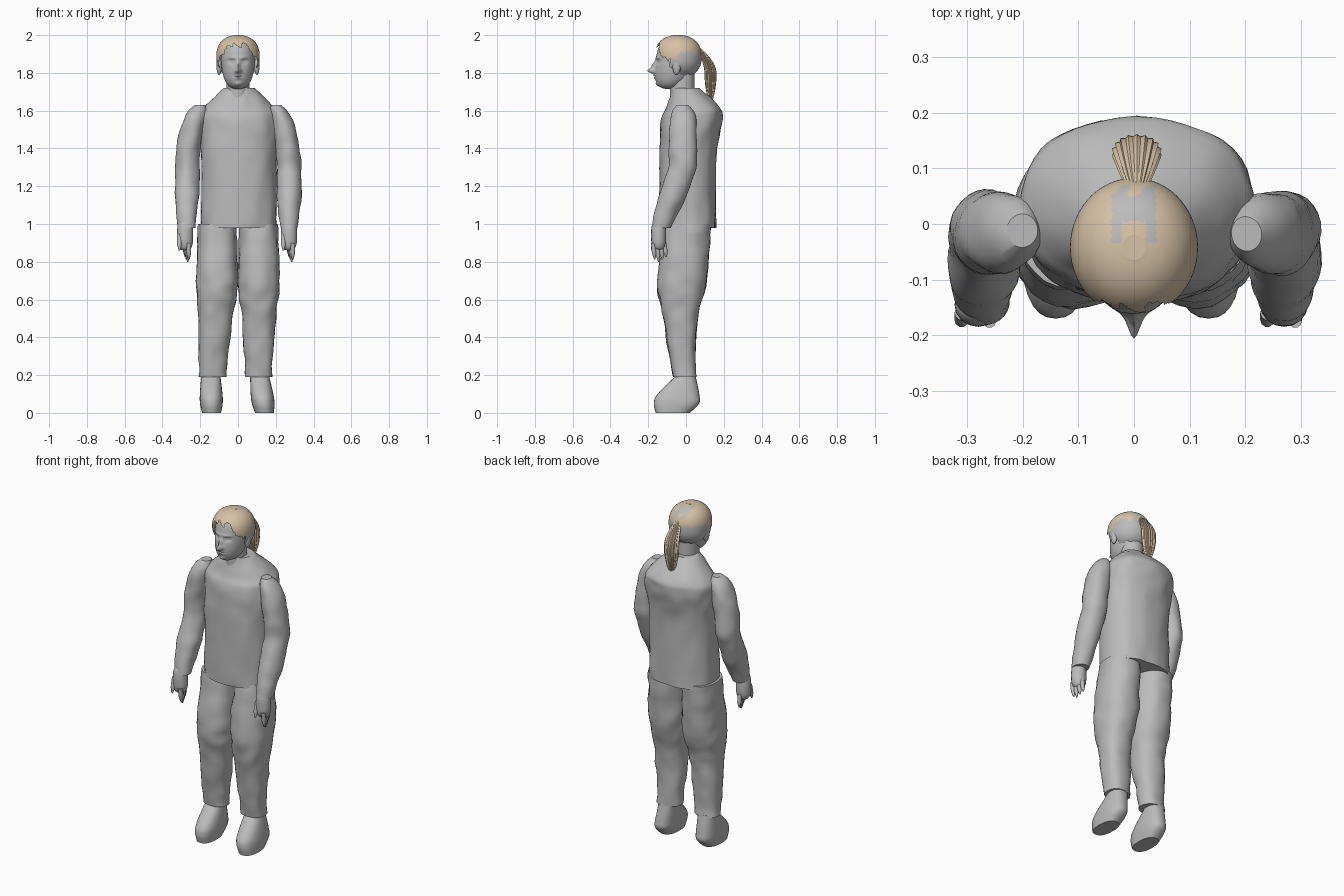
import bpy, bmesh, math
from mathutils import Vector, noise

default_cube = bpy.data.objects.get("Cube")
if default_cube:
    bpy.data.objects.remove(default_cube, do_unlink=True)


def material(name, color):
    mat = bpy.data.materials.new(name)
    mat.use_nodes = True
    mat.diffuse_color = (*color, 1)
    shader = mat.node_tree.nodes["Principled BSDF"]
    shader.inputs["Base Color"].default_value = (*color, 1)
    return mat


GREY = material("plain grey", (.5, .5, .5))
TAN = material("blond tan", (.68, .54, .38))


def superellipse_point(angle, power):
    """Point on a unit rounded outline; a higher power is boxier."""
    c, s = math.cos(angle), math.sin(angle)
    return (math.copysign(abs(c) ** (2 / power), c),
            math.copysign(abs(s) ** (2 / power), s))


def loft(name, section, mats=(GREY,), sides=28, steps=24, power=2, side=1,
         wrinkle=0, flute=0, sharp=40, shape=None, keep=None, paint=None):
    """Skin the outlines section(t) -> x, y, z, width, depth from bottom to top.

    The shape rule bends points, keep trims faces and paint colours them."""
    bm = bmesh.new()
    rings = []
    for step in range(steps + 1):
        x, y, z, width, depth = section(step / steps)
        ring = []
        for k in range(sides):
            c, s = superellipse_point(math.tau * k / sides, power)
            ridge = 1 + flute * (k % 2)
            point = Vector((x * side + ridge * width * c, y + ridge * depth * s, z))
            if wrinkle:
                point += Vector((c, s, 0)) * wrinkle * noise.noise(point * 14)
            if shape:
                shape(point)
            ring.append(bm.verts.new(point))
        rings.append(ring)
    for low, high in zip(rings, rings[1:]):
        for k in range(sides):
            following = (k + 1) % sides
            bm.faces.new((low[k], low[following], high[following], high[k]))
    bm.faces.new(reversed(rings[0]))
    bm.faces.new(rings[-1])
    if keep:
        trimmed = [f for f in bm.faces if not keep(f.calc_center_median())]
        bmesh.ops.delete(bm, geom=trimmed, context='FACES')
    if paint:
        for face in bm.faces:
            face.material_index = paint(face.calc_center_median())
    mesh = bpy.data.meshes.new(name)
    bm.to_mesh(mesh)
    bm.free()
    for mat in mats:
        mesh.materials.append(mat)
    obj = bpy.data.objects.new(name, mesh)
    bpy.context.collection.objects.link(obj)
    bpy.ops.object.select_all(action='DESELECT')
    obj.select_set(True)
    bpy.context.view_layer.objects.active = obj
    bpy.ops.object.shade_smooth_by_angle(angle=math.radians(sharp))


def spline(rows, center_x):
    """Smooth section through rows of z, width, y, depth."""
    def section(t):
        last = len(rows) - 1
        i = min(int(t * last), last - 1)
        t = t * last - i
        before, after = rows[max(i - 1, 0)], rows[min(i + 2, last)]
        z, width, y, depth = (
            q + t * (r - p) / 2 + t * t * (2 * p - 5 * q + 4 * r - s) / 2
            + t ** 3 * (3 * q - p - 3 * r + s) / 2
            for p, q, r, s in zip(before, rows[i], rows[i + 1], after))
        return center_x(z), y, z, width, depth
    return section


def egg(x, y, bottom, top, width, depth, power=2, chin=0):
    """Rounded solid; chin narrows the bottom and pulls it forward."""
    def section(t):
        u = (1 - math.cos(math.pi * t)) / 2
        r = max(.02, 1 - abs(2 * u - 1) ** power) ** (1 / power)
        r *= 1 - chin * (1 - u) * .2
        return (x, y - chin * .05 * (1 - u) ** 2, bottom + (top - bottom) * u,
                width * r, depth * r)
    return section


def finger(tip, root, radius):
    """Tapering finger with a rounded tip."""
    def section(t):
        x, y, z = Vector(tip).lerp(Vector(root), t)
        r = radius * min(1, .3 + 2 * t)
        return x, y, z, r, r
    return section


# Shirt with sloping shoulders
loft("shirt", spline([
    (.98, .2, .01, .15), (1.35, .2, .01, .15), (1.55, .21, .03, .16),
    (1.62, .18, .04, .14), (1.72, .08, 0, .07)], lambda z: .005),
    sides=48, power=2.3, wrinkle=.008)


# Sleeve: hangs from a round shoulder and bends forward at the elbow
def sleeve(t):
    z = .98 + .65 * t
    x = .27 - .55 * max(0, z - 1.28) ** 2
    y = -.015 - .37 * max(0, 1.3 - z)
    shoulder = (1 - (max(0, z - 1.4) / .24) ** 4) ** .5
    r = shoulder * (.045 + .02 * min(1, 4 * t))
    return x, y, z, r, r * 1.15


for label, side in (("left", 1), ("right", -1)):
    # Trouser leg and shoe, the right ones spread further out
    spread = .05 if side < 0 else 0
    loft(label + "_trouser_leg", spline([
        (.19, .07, -.01, .06), (.5, .09, -.03, .09),
        (.7, .11, -.02, .13), (1, .1, .01, .12)],
        lambda z: .11 + spread * max(0, .7 - z)),
        side=side, power=2.3, wrinkle=.01)
    loft(label + "_shoe", spline([
        (0, .05, -.07, .09), (.05, .06, -.05, .12),
        (.1, .06, -.04, .11), (.2, .05, 0, .05)],
        lambda z: .14 + (spread * 3 - .13) * z), side=side, power=2.4)
    loft(label + "_sleeve", sleeve, side=side, wrinkle=.008)

    # Hand with thumb and four fingers
    hand_x = .27 if side > 0 else -.28
    loft(label + "_palm", egg(hand_x, -.145, .86, 1.02, .043, .04, power=3), sides=16)
    loft(label + "_thumb", finger(
        (hand_x - .03, -.18, .86), (hand_x - .03, -.16, .95), .013), sides=10, steps=8)
    for i in range(4):
        y = -.175 + .02 * i
        x = hand_x + .02 - .006 * i
        tip = .8 + .012 * abs(i - 1)
        loft(label + "_finger_" + str(i + 1), finger(
            (x, y + .01, tip), (x, y, .9), .012), sides=10, steps=8)

    # Ear
    loft(label + "_ear", egg(.1, -.05, 1.79, 1.88, .014, .022), side=side, sides=14)

# Neck
loft("neck", lambda t: (0, -.02, 1.66 + .14 * t, .06, .065), steps=4)

# Face relief: x, height above the collar, width, height, forward push
COLLAR = 1.7
RELIEF = {
    "nose tip": (0, .11, .015, .013, .035),
    "nose bridge": (0, .135, .01, .025, .02),
    "eye socket": (.034, .16, .016, .012, -.013),
    "eye": (.034, .16, .011, .006, .006),
    "brow": (.03, .18, .024, .008, .006),
    "lips": (0, .08, .018, .013, .01),
    "mouth line": (0, .08, .02, .003, -.01),
    "chin": (0, .04, .018, .012, .008),
}


def sculpt_face(p):
    if p.y < -.07:
        for x, up, width, height, push in RELIEF.values():
            rise = ((p.z - COLLAR - up) / height) ** 2
            for center in {x, -x}:
                p.y -= push * math.exp(-((p.x - center) / width) ** 2 - rise)


loft("head", egg(0, -.04, 1.715, 1.99, .098, .12, power=2.6, chin=1),
     sides=96, steps=80, shape=sculpt_face, sharp=60)


# Hair shell with a ragged hairline and blond upper patches
def ragged(p):
    return .007 * math.sin(p.x * 130 + p.z * 60) + .005 * math.sin(p.y * 210)


def in_hair(p):
    if p.y < -.085:
        hairline = 1.945 - 1.3 * max(0, abs(p.x) - .045)
    else:
        hairline = 1.82 if p.y < -.03 else 1.79
    return p.z > hairline + ragged(p)


def hair_color(p):
    edge = ragged(p)
    if abs(p.x) < .04 and -.035 < p.y < .06 + edge:
        return int(abs(p.x) < .022 and p.y < .005)
    return int(p.z > (1.87 if p.y < -.04 else 1.91) + edge)


loft("hair", egg(0, -.042, 1.77, 2, .115, .125, power=2.3), (GREY, TAN),
     sides=96, steps=60, keep=in_hair, paint=hair_color, sharp=60)


# Fluted ponytail arching from the crown and hanging behind the neck
def ponytail(t):
    y = .05 + .08 * math.sin(math.pi / 2 * min(1, 2 * (1 - t)))
    r = .1 + .9 * math.sin(math.pi * t) ** .7
    return .005, y, 1.64 + .31 * t, .04 * r, .028 * r


loft("ponytail", ponytail, (TAN,), sides=36, flute=.14, sharp=25)
